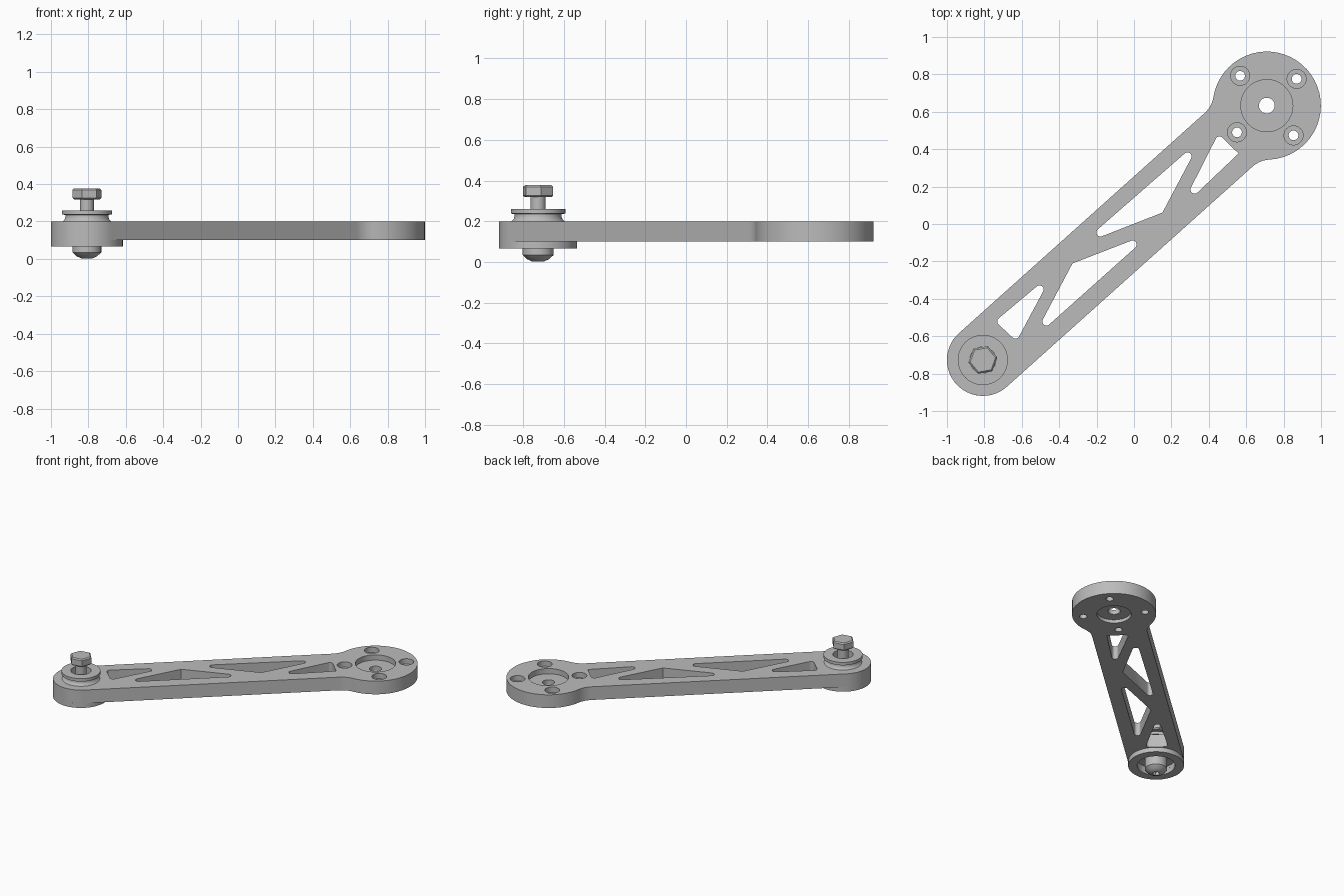
import bpy, bmesh, math
from mathutils import Matrix, Vector
from mathutils.geometry import convex_hull_2d

if "Cube" in bpy.data.objects:
    bpy.data.objects.remove(bpy.data.objects["Cube"])

PIVOT, HUB = Vector((-0.808, -0.727)), Vector((0.71, 0.633))
AXIS = HUB - PIVOT
LENGTH, ANGLE = AXIS.length, math.atan2(AXIS.y, AXIS.x)
BOTTOM, TOP = 0.1, 0.2        # arm plate heights
WIDTH, BIG, FILLET = 0.192, 0.289, 0.15

metal = bpy.data.materials.new("light grey metal")
metal.use_nodes = True
metal.diffuse_color = (0.5, 0.5, 0.5, 1)
metal.node_tree.nodes["Principled BSDF"].inputs["Base Color"].default_value = metal.diffuse_color


def make_object(name, bm):
    bmesh.ops.recalc_face_normals(bm, faces=bm.faces)
    mesh = bpy.data.meshes.new(name)
    bm.to_mesh(mesh)
    bm.free()
    mesh.materials.append(metal)
    obj = bpy.data.objects.new(name, mesh)
    bpy.context.collection.objects.link(obj)
    return obj


def prism(name, points, low, high):
    bm = bmesh.new()
    face = bm.faces.new([bm.verts.new((x, y, low)) for x, y in points])
    sides = bmesh.ops.extrude_face_region(bm, geom=[face], use_keep_orig=True)["geom"]
    raised = [v for v in sides if isinstance(v, bmesh.types.BMVert)]
    bmesh.ops.translate(bm, verts=raised, vec=(0, 0, high - low))
    return make_object(name, bm)


def lathe(name, profile, centre, steps=48, turn=0.0, ring=False):
    """Revolve (radius, height) points about a vertical axis."""
    bm = bmesh.new()
    verts = [bm.verts.new((r, 0, z)) for r, z in profile]
    edges = [bm.edges.new(pair) for pair in zip(verts, verts[1:])]
    if ring:
        edges.append(bm.edges.new((verts[-1], verts[0])))
    bmesh.ops.spin(bm, geom=verts + edges, cent=(0, 0, 0), axis=(0, 0, 1),
                   angle=math.tau, steps=steps)
    bmesh.ops.remove_doubles(bm, verts=bm.verts, dist=0.0001)
    place = Matrix.Translation((centre.x, centre.y, 0)) @ Matrix.Rotation(turn, 4, 'Z')
    bmesh.ops.transform(bm, matrix=place, verts=bm.verts)
    return make_object(name, bm)


def cut(target, cutters):
    for cutter in cutters:
        mod = target.modifiers.new("cut", 'BOOLEAN')
        mod.operation, mod.solver, mod.object = 'DIFFERENCE', 'EXACT', cutter
    graph = bpy.context.evaluated_depsgraph_get()
    mesh = bpy.data.meshes.new_from_object(target.evaluated_get(graph))
    target.modifiers.clear()
    target.data = mesh
    for cutter in cutters:
        bpy.data.objects.remove(cutter)


def arc(cx, cy, radius, start, end, steps):
    return [(cx + radius * math.cos(start + (end - start) * i / steps),
             cy + radius * math.sin(start + (end - start) * i / steps))
            for i in range(steps + 1)]


# Arm outline: round small end, straight sides, filleted into the big end
back = math.sqrt((BIG + FILLET) ** 2 - (WIDTH + FILLET) ** 2)
lean = math.atan2(WIDTH + FILLET, -back)
half = arc(LENGTH, 0, BIG, 0, lean, 18)
half += arc(LENGTH - back, WIDTH + FILLET, FILLET, lean - math.pi, -math.pi / 2, 8)[1:]
half += arc(0, 0, WIDTH, math.pi / 2, math.pi, 16)
outline = half + [(u, -v) for u, v in half[-2:0:-1]]
spin = Matrix.Rotation(ANGLE, 2)
arm = prism("arm_plate", [PIVOT + spin @ Vector(p) for p in outline], BOTTOM, TOP)

# Truss openings: hulls of corner discs (x, y, corner radius)
R = 0.022
openings = [
    [(-0.505, -0.35, R), (-0.709, -0.521, R), (-0.634, -0.591, R)],
    [(-0.329, -0.211, 0), (-0.008, -0.11, R), (-0.468, -0.521, R)],
    [(-0.179, -0.045, R), (0.286, 0.361, R), (0.152, 0.061, 0)],
    [(0.457, 0.446, R), (0.559, 0.377, 0), (0.324, 0.184, R)],
]
cutters = []
for corners in openings:
    points = []
    for x, y, r in corners:
        points += arc(x, y, r, 0, math.tau, 24)[:-1] if r else [(x, y)]
    hull = [points[i] for i in convex_hull_2d([Vector(p) for p in points])]
    cutters.append(prism("opening_cutter", hull, 0, 0.3))

# Hub recesses with a centre hole, four counterbored holes, pivot bore
cutters.append(lathe("hub_cutter", [(0, 0), (0.118, 0), (0.118, 0.125), (0.042, 0.125),
                     (0.042, 0.16), (0.139, 0.16), (0.139, 0.3), (0, 0.3)], HUB))
for i in range(4):
    a = ANGLE + i * math.pi / 2
    spot = HUB + 0.214 * Vector((math.cos(a), math.sin(a)))
    cutters.append(lathe("screw_cutter", [(0, 0), (0.026, 0), (0.026, 0.16), (0.051, 0.16),
                         (0.051, 0.3), (0, 0.3)], spot, 24))
cutters.append(lathe("bore_cutter", [(0, 0), (0.13, 0), (0.13, 0.3), (0, 0.3)], PIVOT))
cut(arm, cutters)

# Collar below the small end
collar = lathe("lower_collar", [(0.13, 0.065), (WIDTH, 0.065), (WIDTH, BOTTOM), (0.13, BOTTOM)],
               PIVOT, 64, ring=True)

# Flanged bushing in the pivot
bushing = lathe("flanged_bushing", [(0.07, 0.12), (0.13, 0.12), (0.13, TOP), (0.12, 0.21),
                (0.115, 0.222), (0.115, 0.235), (0.134, 0.238), (0.134, 0.26), (0.07, 0.26)],
                PIVOT, ring=True)

# Bolt: domed head with a hex socket, shank and chamfered nut
head = lathe("bolt_head", [(0, 0), (0.03, 0.003), (0.055, 0.014), (0.077, 0.035),
             (0.077, 0.12), (0, 0.12)], PIVOT, 32)
cut(head, [lathe("socket_cutter", [(0, -0.02), (0.025, -0.02), (0.025, 0.025), (0, 0.025)],
                 PIVOT, 6)])
shank = lathe("bolt_shank", [(0, 0.11), (0.037, 0.11), (0.037, 0.33), (0, 0.33)], PIVOT, 32)
nut = lathe("hex_nut", [(0, 0.318), (0.069, 0.318), (0.0785, 0.326), (0.0785, 0.369),
            (0.069, 0.377), (0, 0.377)], PIVOT, 6, math.radians(10))

# Smooth the round walls and keep the rims sharp
bpy.ops.object.select_all(action='DESELECT')
for obj in (arm, collar, bushing, head, shank, nut):
    obj.select_set(True)
bpy.context.view_layer.objects.active = arm
bpy.ops.object.shade_smooth_by_angle(angle=math.radians(30))
